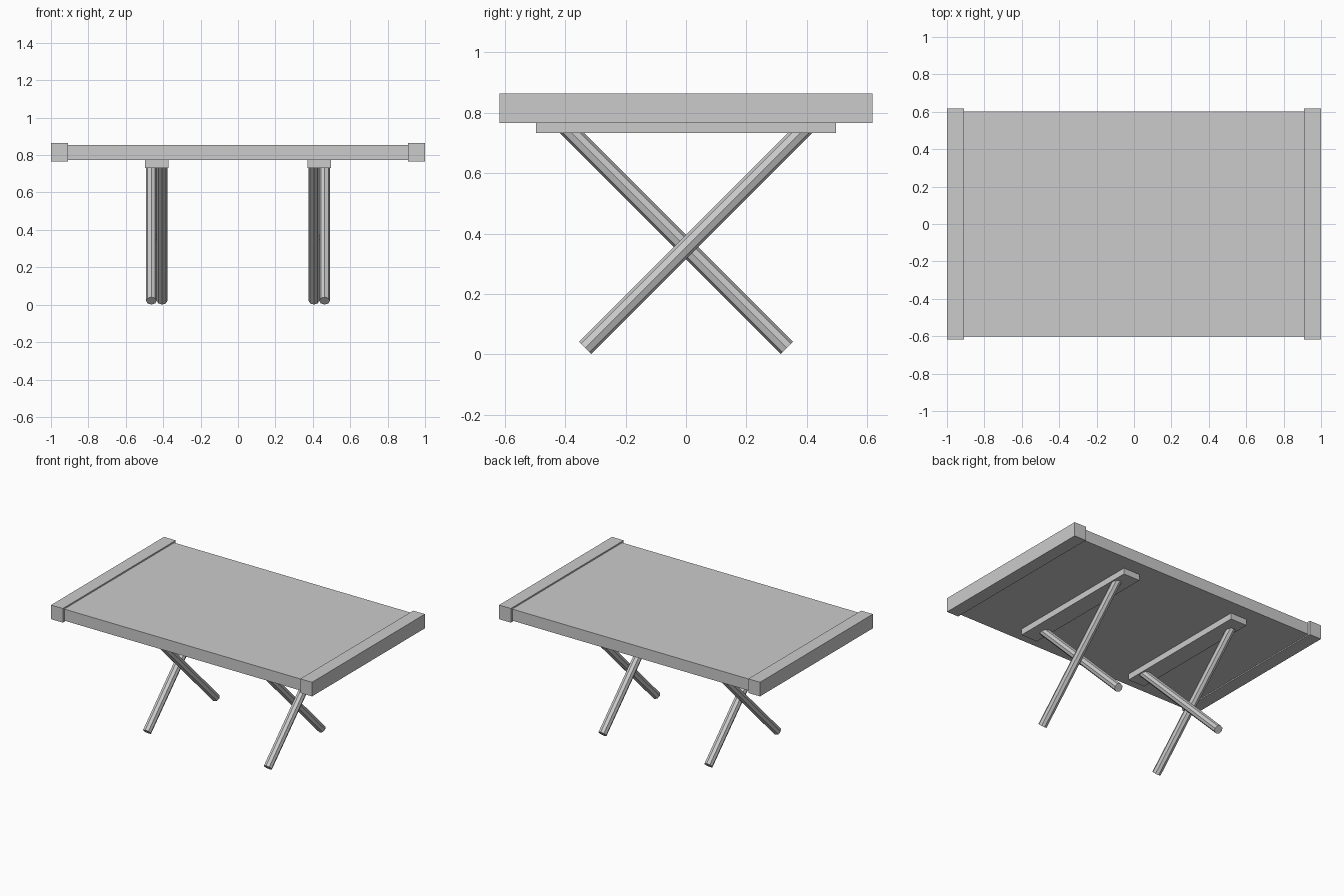
import bpy
from mathutils import Vector

if "Cube" in bpy.data.objects:
    bpy.data.objects.remove(bpy.data.objects["Cube"])


def box(name, x, y, z):
    """Box spanning the given (min, max) ranges."""
    bpy.ops.mesh.primitive_cube_add(size=1, location=[sum(r) / 2 for r in (x, y, z)])
    ob = bpy.context.object
    ob.name = name
    ob.scale = [r[1] - r[0] for r in (x, y, z)]
    bpy.ops.object.transform_apply(location=False, rotation=False, scale=True)
    return ob


def rod(name, a, b, radius, sides=8):
    """Faceted rod between two points."""
    a, b = Vector(a), Vector(b)
    bpy.ops.mesh.primitive_cylinder_add(vertices=sides, radius=radius,
                                        depth=(b - a).length, location=(a + b) / 2)
    ob = bpy.context.object
    ob.name = name
    ob.rotation_euler = (b - a).to_track_quat('Z', 'X').to_euler()
    return ob


# Table top slab
box("table_top", (-0.91, 0.91), (-0.602, 0.602), (0.774, 0.854))

for side, s in (("left", -1), ("right", 1)):
    # Breadboard end, slightly larger than the slab
    box(side + "_end_board", sorted((s * 0.91, s * 1.0)), (-0.618, 0.618), (0.766, 0.864))
    # Cleat under the top
    box(side + "_cleat", sorted((s * 0.372, s * 0.498)), (-0.496, 0.496), (0.732, 0.774))
    # Crossed legs, side by side, tops buried in the cleat
    for leg, x, d in (("outer", 0.463, 1), ("inner", 0.406, -1)):
        rod(f"{side}_{leg}_leg", (s * x, -d * 0.334, 0.021), (s * x, d * 0.398, 0.753), 0.0285)
